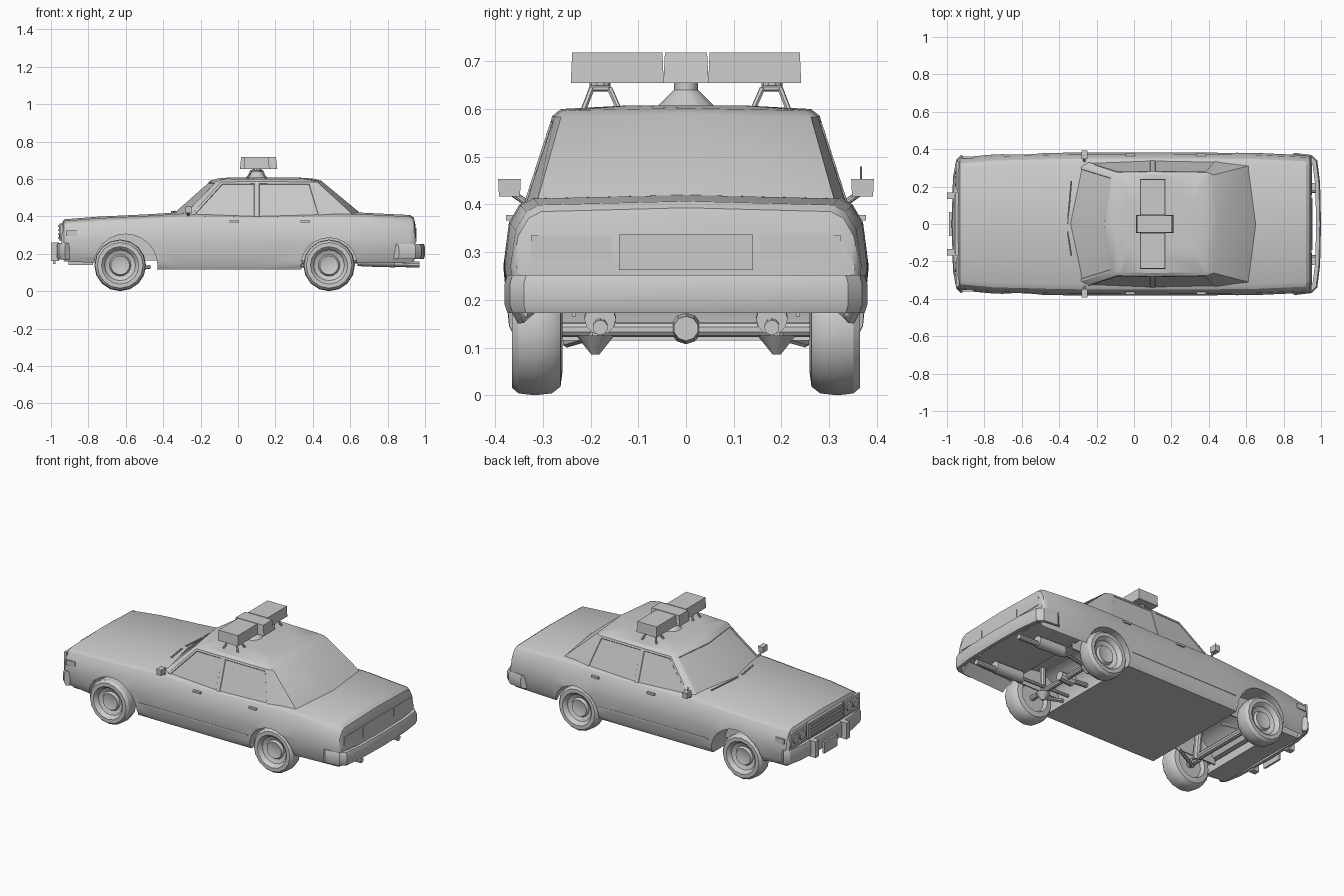
import bpy, bmesh, math
from mathutils import Vector, Matrix

if "Cube" in bpy.data.objects:
    bpy.data.objects.remove(bpy.data.objects["Cube"])


def finish(name, bm):
    bmesh.ops.recalc_face_normals(bm, faces=bm.faces)
    me = bpy.data.meshes.new(name)
    bm.to_mesh(me)
    bm.free()
    ob = bpy.data.objects.new(name, me)
    bpy.context.collection.objects.link(ob)
    return ob


def loft_bm(rings):
    bm = bmesh.new()
    vs = [[bm.verts.new(p) for p in r] for r in rings]
    n = len(rings[0])
    for a, b in zip(vs, vs[1:]):
        for i in range(n):
            j = (i + 1) % n
            bm.faces.new((a[i], a[j], b[j], b[i]))
    bm.faces.new(vs[0])
    bm.faces.new(vs[-1][::-1])
    bmesh.ops.recalc_face_normals(bm, faces=bm.faces)
    return bm


def box(name, c, size, taper=1.0):
    bm = bmesh.new()
    bmesh.ops.create_cube(bm, size=1)
    for v in bm.verts:
        k = taper if v.co.z > 0 else 1
        v.co = Vector((c[0] + v.co.x * size[0] * k, c[1] + v.co.y * size[1] * k, c[2] + v.co.z * size[2]))
    return finish(name, bm)


def rod(name, a, b, r, r2=None, seg=10):
    a, b = Vector(a), Vector(b)
    bm = bmesh.new()
    m = Matrix.Translation((a + b) / 2) @ (b - a).to_track_quat('Z', 'Y').to_matrix().to_4x4()
    bmesh.ops.create_cone(bm, cap_ends=True, segments=seg, radius1=r, radius2=r if r2 is None else r2,
                          depth=(b - a).length, matrix=m)
    return finish(name, bm)


def mirror_y(half):
    """Close a half outline whose first and last points lie on y = 0."""
    return half + [(p[0], -p[1], p[2]) for p in half[-2:0:-1]]


# Lower body: cross-sections along the car
# x, half width, bottom edge, bottom middle, top
stations = [(-0.945, .345, .20, .22, .355), (-0.93, .355, .16, .20, .384), (-0.75, .372, .15, .20, .398),
            (-0.5, .378, .15, .18, .41), (-0.45, .38, .115, .115, .413), (-0.3, .382, .115, .115, .422),
            (0.1, .383, .115, .115, .415), (0.36, .382, .115, .115, .42), (0.45, .382, .15, .18, .422),
            (0.65, .380, .15, .205, .42), (0.92, .368, .152, .205, .407), (0.94, .363, .16, .20, .393),
            (0.95, .355, .19, .20, .35)]
rings = []
for x, w, zb, zm, t in stations:
    rings.append(mirror_y([(x, 0, zm), (x, w - .08, zm), (x, w - .028, zb), (x, w - .012, zb + .03), (x, w, .27),
                           (x, w - .011, t - .06), (x, w - .033, t - .022), (x, w - .06, t - .008), (x, 0, t)]))
body = finish("lower_body", loft_bm(rings))

# Wheel arches, closed inboard by inner fender walls
for x, z, r in ((-0.60, .135, .17), (0.487, .135, .15)):
    cut = rod("arch_cutter", (x, -.6, z), (x, .6, z), r, seg=24)
    cut.hide_render = True
    mod = body.modifiers.new("arch", 'BOOLEAN')
    mod.object, mod.operation, mod.solver = cut, 'DIFFERENCE', 'EXACT'
    bpy.context.view_layer.objects.active = body
    bpy.ops.object.modifier_apply(modifier=mod.name)
    bpy.data.objects.remove(cut)
    for s in (1, -1):
        box("inner_fender", (x, s * .235, .24), (2 * r, .008, .15))

# Cabin with inset side windows and windshield
base = [(-.365, 0, .40), (-.31, .315, .385), (-.27, .335, .385), (.10, .345, .385), (.45, .341, .385),
        (.63, .315, .395), (.66, 0, .412)]
belt = [(-.15, 0, .59), (-.115, .255, .585), (-.09, .276, .584), (.10, .28, .586), (.39, .276, .584),
        (.425, .262, .583), (.445, 0, .59)]
crown = [(-.11, 0, .602), (-.08, .245, .599), (-.06, .258, .598), (.10, .262, .60), (.36, .258, .598),
         (.385, .245, .597), (.40, 0, .602)]
peak = [(x * .75 + .03, y * .5, .607) for x, y, z in crown]
bm = loft_bm([mirror_y(r) for r in (base, belt, crown, peak)])
faces = list(bm.faces)
n = 2 * len(base) - 2
for group in ((0, n - 1), (2,), (3,), (n - 3,), (n - 4,)):
    panes = [faces[i] for i in group]
    bmesh.ops.inset_region(bm, faces=panes, thickness=.012, use_even_offset=True)
    bmesh.ops.inset_region(bm, faces=panes, thickness=.003, depth=-.003)
finish("cabin", bm)

# Wheels: lathed tyre, rim and hub
prof = [(.025, .075), (.05, .082), (.058, .068), (.082, .078), (.088, .092), (.1, .102), (.122, .102), (.134, .088),
        (.138, .055), (.134, .018), (.12, 0), (.09, -.004), (.08, .02), (.03, .02)]
for s in (1, -1):
    for nm, x in (("front_wheel", -.63), ("rear_wheel", .487)):
        rings = [[(x + r * math.cos(a), s * (.263 + y), .138 + r * math.sin(a))
                  for a in (2 * math.pi * i / 16 for i in range(16))] for r, y in prof]
        finish(nm, loft_bm(rings))


# Bumpers: rounded section swept along the curved end
def bumper(name, half, z0, z1, inward):
    path = [(x, -y) for x, y in half[::-1]] + half[1:]
    rings = []
    for x, y in path:
        ix, iy = x + inward, y * .95
        ex = inward * .25
        m = (z1 - z0) * .22
        rings.append([(ix, iy, z0), (x + ex, y * .985, z0), (x, y, z0 + m), (x, y, z1 - m),
                      (x + ex, y * .985, z1), (ix, iy, z1)])
    finish(name, loft_bm(rings))


bumper("front_bumper", [(-.975, 0), (-.968, .25), (-.95, .345), (-.925, .37)], .17, .258, .025)
bumper("rear_bumper", [(1.0, 0), (.995, .22), (.98, .34), (.95, .369), (.86, .38)], .172, .252, -.026)
for s in (1, -1):
    box("rear_bumper_mount", (.96, s * .2, .205), (.05, .04, .04))
    box("front_bumper_mount", (-.945, s * .2, .215), (.03, .04, .05))
box("front_plate", (-.982, 0, .18), (.012, .13, .07))

# Front end: grille, headlights, valance
box("grille_frame", (-.946, 0, .315), (.018, .34, .095))
for i in range(4):
    box("grille_slat", (-.957, 0, .282 + i * .022), (.01, .31, .008))
box("front_valance", (-.84, 0, .165), (.13, .62, .05))
for s in (1, -1):
    box("bumper_guard", (-.978, s * .15, .21), (.044, .035, .1))
    box("headlight_frame", (-.943, s * .26, .315), (.016, .15, .085))
    for y in (.228, .292):
        rod("headlight", (-.94, s * y, .315), (-.957, s * y, .315), .031, .027, 12)
    box("side_marker", (-.89, s * .355, .31), (.06, .01, .03))

# Rear end: lamps and plate
box("rear_panel", (.95, 0, .3), (.008, .28, .075))
for s in (1, -1):
    box("tail_lamp", (.948, s * .24, .31), (.01, .17, .05))

# Side details
for s in (1, -1):
    for x in (-.02, .36):
        box("door_handle", (x, s * .37, .372), (.05, .014, .012))
    box("side_trim", (-.04, s * .374, .2), (.74, .008, .008))
    box("mirror_housing", (-.265, s * .37, .435), (.03, .044, .036), 1.08)
    rod("mirror_arm", (-.265, s * .33, .4), (-.265, s * .365, .425), .007)
    rod("wiper", (-.355, s * .02 - .02, .424), (-.335, s * .2 + .03, .425), .005, seg=6)
rod("antenna", (-.27, .367, .42), (-.27, .367, .48), .002, seg=6)

# Roof light bar
box("siren_block", (.11, 0, .686), (.2, .095, .064), .93)
rod("siren_base", (.1, 0, .6), (.1, 0, .64), .065, .025, 12)
rod("siren_neck", (.1, 0, .635), (.1, 0, .66), .025, seg=12)
for s in (1, -1):
    box("light_box", (.1, s * .144, .686), (.135, .195, .064), .97)
    rod("bar_foot_plate", (.1, s * .18, .643), (.1, s * .18, .656), .022)
    for x in (.05, .15):
        for y in (.14, .215):
            rod("bar_leg", (x, s * y, .598), (.1 + (x - .1) * .6, s * (.18 + (y - .18) * .5), .643), .006, seg=6)
        rod("bar_leg_top", (.1 + (x - .1) * .6, s * .16, .643), (.1 + (x - .1) * .6, s * .2, .643), .006, seg=6)

# Underside: axles, differential, drive shaft, exhausts, suspension arms
rod("rear_axle", (.487, -.29, .138), (.487, .29, .138), .016)
rod("differential", (.44, 0, .14), (.53, 0, .14), .033, .026)
rod("drive_shaft", (.33, 0, .15), (.45, 0, .14), .014)
rod("front_crossbeam", (-.63, -.22, .15), (-.63, .22, .15), .02)
for s in (1, -1):
    rod("front_stub", (-.63, s * .2, .14), (-.63, s * .3, .138), .022)
    rod("front_arm", (-.47, s * .18, .13), (-.63, s * .25, .11), .01, seg=6)
    rod("front_spring", (-.62, s * .21, .13), (-.62, s * .19, .3), .022)
    rod("rear_arm", (.34, s * .2, .14), (.487, s * .19, .1), .012, seg=6)
    rod("rear_spring_seat", (.487, s * .19, .085), (.487, s * .19, .125), .008, .04)
    rod("rear_spring", (.487, s * .19, .12), (.487, s * .19, .28), .018)
    rod("muffler", (.66, s * .18, .165), (.84, s * .18, .16), .033, seg=12)
    rod("exhaust_tail", (.64, s * .18, .15), (.97, s * .18, .142), .016)
    rod("exhaust_pipe", (.35, s * .14, .14), (.66, s * .18, .16), .01)

# Smooth shading with sharp edges kept
bpy.ops.object.select_all(action='DESELECT')
for ob in bpy.context.scene.objects:
    ob.select_set(True)
    bpy.context.view_layer.objects.active = ob
bpy.ops.object.shade_smooth_by_angle(angle=math.radians(32))
